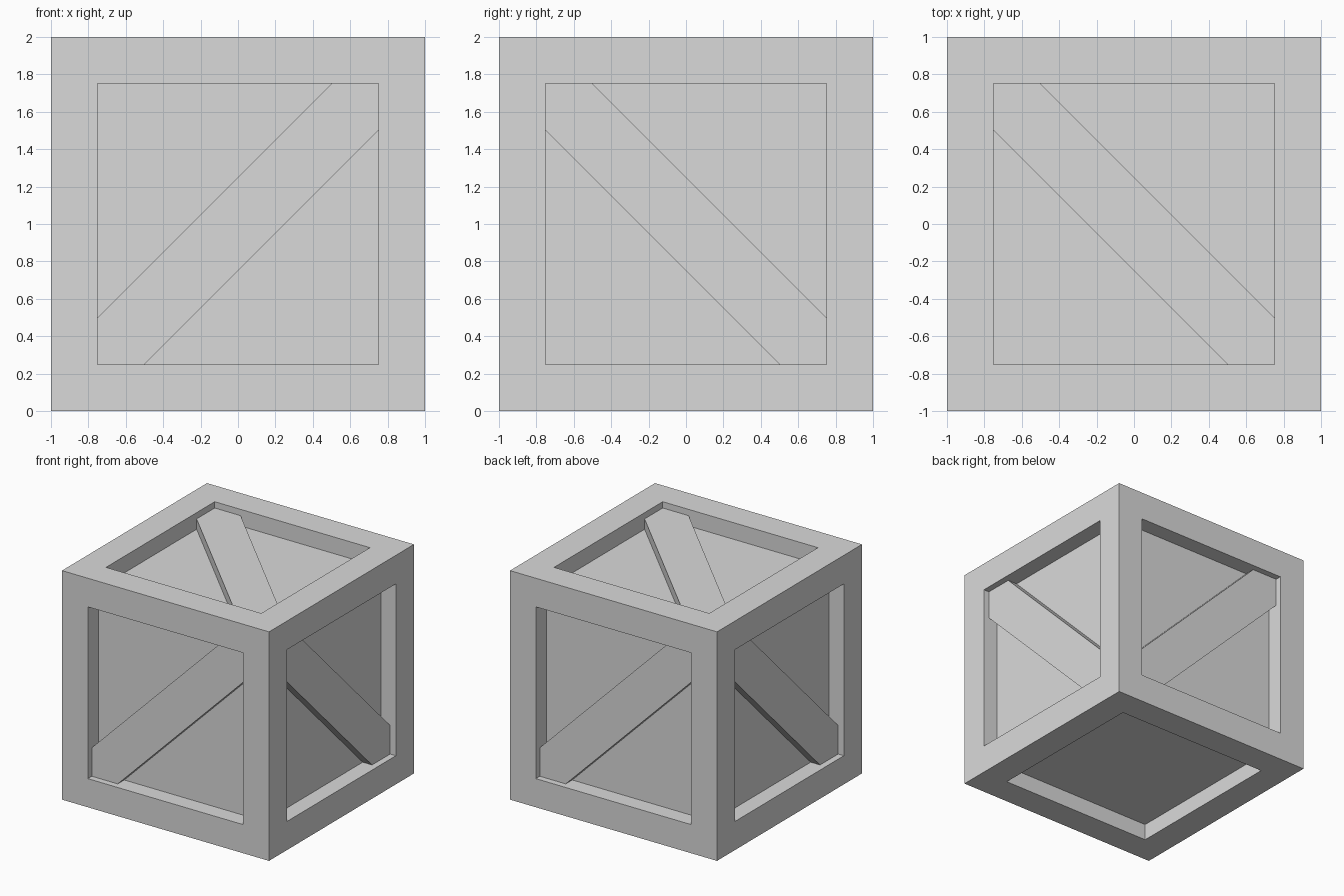
import bpy
import bmesh
from math import pi
from mathutils import Matrix, Vector

cube = bpy.data.objects.get("Cube")
if cube:
    bpy.data.objects.remove(cube, do_unlink=True)

BORDER = 0.25      # width of the frame boards
RECESS = 0.145     # depth of the panels
BRACE_DEPTH = 0.055
CENTRE = Matrix.Translation((0, 0, 1))

grey = bpy.data.materials.new("plain_grey")
grey.use_nodes = True
colour = (0.7, 0.7, 0.7, 1)
grey.diffuse_color = colour
grey.node_tree.nodes["Principled BSDF"].inputs["Base Color"].default_value = colour


def add_object(name, bm):
    bmesh.ops.recalc_face_normals(bm, faces=bm.faces)
    mesh = bpy.data.meshes.new(name)
    bm.to_mesh(mesh)
    bm.free()
    mesh.materials.append(grey)
    obj = bpy.data.objects.new(name, mesh)
    bpy.context.collection.objects.link(obj)


# Crate body: every side is inset and then pushed straight in
bm = bmesh.new()
bmesh.ops.create_cube(bm, size=2, matrix=CENTRE)
panels = list(bm.faces)
bmesh.ops.inset_individual(bm, faces=panels, thickness=BORDER, use_even_offset=True)
bmesh.ops.inset_individual(bm, faces=panels, thickness=0, depth=-RECESS)
add_object("crate_body", bm)


# Diagonal brace, lying on the front panel and rising to the right;
# its ends and back are tucked slightly into the body
def add_brace(name, turn):
    bm = bmesh.new()
    r = 1 - BORDER + 0.005
    s = r - 0.25
    outline = [(-r, -r), (-s, -r), (r, s), (r, r), (s, r), (-r, -s)]
    face = bm.faces.new([bm.verts.new((x, BRACE_DEPTH - 1, z)) for x, z in outline])
    extruded = bmesh.ops.extrude_face_region(bm, geom=[face])
    back = [v for v in extruded["geom"] if isinstance(v, bmesh.types.BMVert)]
    bmesh.ops.translate(bm, verts=back, vec=Vector((0, RECESS - BRACE_DEPTH + 0.005, 0)))
    bmesh.ops.transform(bm, matrix=CENTRE @ turn, verts=bm.verts)
    add_object(name, bm)


mirror_x = Matrix.Diagonal((-1, 1, 1, 1))
half_turn = Matrix.Rotation(pi, 4, "Z")
quarter_turn = Matrix.Rotation(pi / 2, 4, "Z")
tip_up = Matrix.Rotation(-pi / 2, 4, "X")

add_brace("front_brace", Matrix.Identity(4))
add_brace("back_brace", half_turn)
add_brace("left_brace", quarter_turn @ mirror_x)
add_brace("right_brace", half_turn @ quarter_turn @ mirror_x)
add_brace("top_brace", tip_up @ mirror_x)
